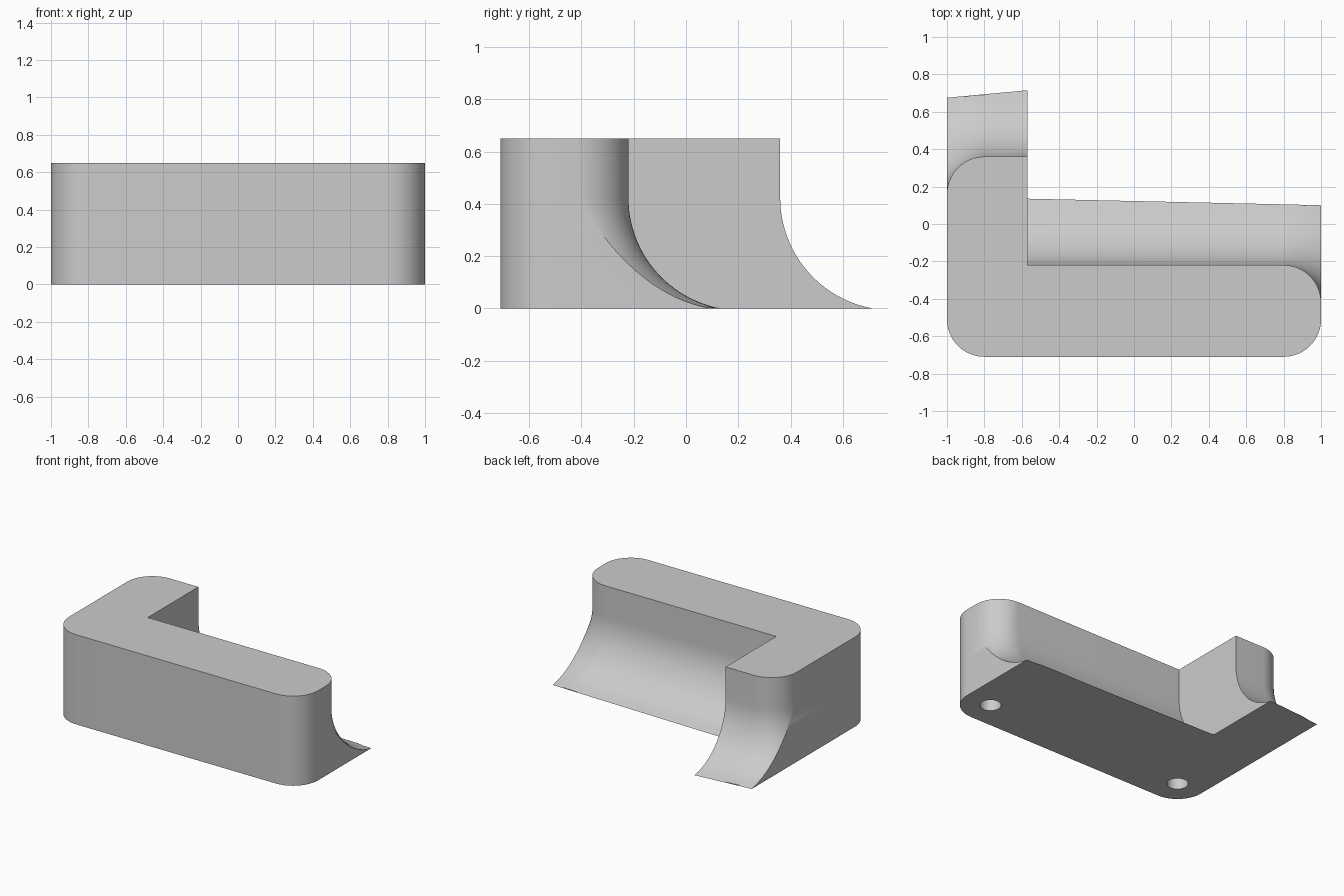
import bpy, bmesh
from math import sin, cos, acos, radians, pi

cube = bpy.data.objects.get("Cube")
if cube:
    bpy.data.objects.remove(cube, do_unlink=True)

HEIGHT, CORNER = 0.65, 0.2
FRONT, BAR_BACK, LEG_BACK, STEP_X = -0.71, -0.22, 0.36, -0.57
SWEEP_R, SWEEP_END = 0.43, radians(80)
STEPS = 16

grey = bpy.data.materials.new("plain grey")
grey.use_nodes = True
color = (0.6, 0.6, 0.6, 1)
grey.diffuse_color = color
grey.node_tree.nodes["Principled BSDF"].inputs["Base Color"].default_value = color


def arc(cx, cy, r, start, end):
    return [(cx + r * cos(start + (end - start) * i / STEPS),
             cy + r * sin(start + (end - start) * i / STEPS)) for i in range(STEPS + 1)]


def outline(flare):
    """L-shaped section whose back edges are pushed out by flare, kept within the ends."""
    r = CORNER + flare
    low = acos(CORNER / r)
    inset = 1 - CORNER
    pts = arc(-inset, FRONT + CORNER, CORNER, pi, 1.5 * pi)
    pts += arc(inset, FRONT + CORNER, CORNER, 1.5 * pi, 2 * pi)
    # flared edges are trimmed along slightly slanted lines
    bar = arc(inset, BAR_BACK - CORNER, r, low, pi / 2) + [(STEP_X, BAR_BACK + flare)]
    pts += [(x, min(y, 0.14 - 0.0255 * (x - STEP_X))) for x, y in bar]
    leg = [(STEP_X, LEG_BACK + flare)] + arc(-inset, LEG_BACK - CORNER, r, pi / 2, pi - low)
    pts += [(x, min(y, 0.715 + 0.093 * (x - STEP_X))) for x, y in leg]
    return pts


# Body: stacked sections, flaring along a concave curve towards the base
levels = [(HEIGHT, 0.0)]
sweep_top = SWEEP_R * sin(SWEEP_END)
for i in range(25):
    a = SWEEP_END * i / 24
    levels.append((sweep_top - SWEEP_R * sin(a), SWEEP_R * (1 - cos(a))))

bm = bmesh.new()
rings = [[bm.verts.new((x, y, max(z, 0))) for x, y in outline(d)] for z, d in levels]
n = len(rings[0])
for upper, lower in zip(rings, rings[1:]):
    for i in range(n):
        j = (i + 1) % n
        bm.faces.new((lower[i], lower[j], upper[j], upper[i]))
bm.faces.new(rings[0])
bm.faces.new(rings[-1][::-1])
bmesh.ops.remove_doubles(bm, verts=bm.verts, dist=0.00002)
bmesh.ops.recalc_face_normals(bm, faces=bm.faces)
mesh = bpy.data.meshes.new("body")
bm.to_mesh(mesh)
bm.free()
mesh.materials.append(grey)
body = bpy.data.objects.new("body", mesh)
bpy.context.collection.objects.link(body)

# Blind holes in the underside
for side, x in (("right", -0.8), ("left", 0.8)):
    bpy.ops.mesh.primitive_cylinder_add(vertices=32, radius=0.07, depth=0.5,
                                        location=(x, FRONT + CORNER, 0))
    cutter = bpy.context.object
    cutter.name = side + "_hole_cutter"
    cutter.data.materials.append(grey)
    cutter.hide_render = True
    cutter.hide_set(True)
    cut = body.modifiers.new(side + "_hole", 'BOOLEAN')
    cut.operation = 'DIFFERENCE'
    cut.solver = 'EXACT'
    cut.object = cutter

# Apply the cuts, then smooth the curved faces
bpy.ops.object.select_all(action='DESELECT')
bpy.context.view_layer.objects.active = body
body.select_set(True)
for mod in list(body.modifiers):
    cutter = mod.object
    bpy.ops.object.modifier_apply(modifier=mod.name)
    bpy.data.objects.remove(cutter, do_unlink=True)
bpy.ops.object.shade_smooth_by_angle(angle=radians(30))
